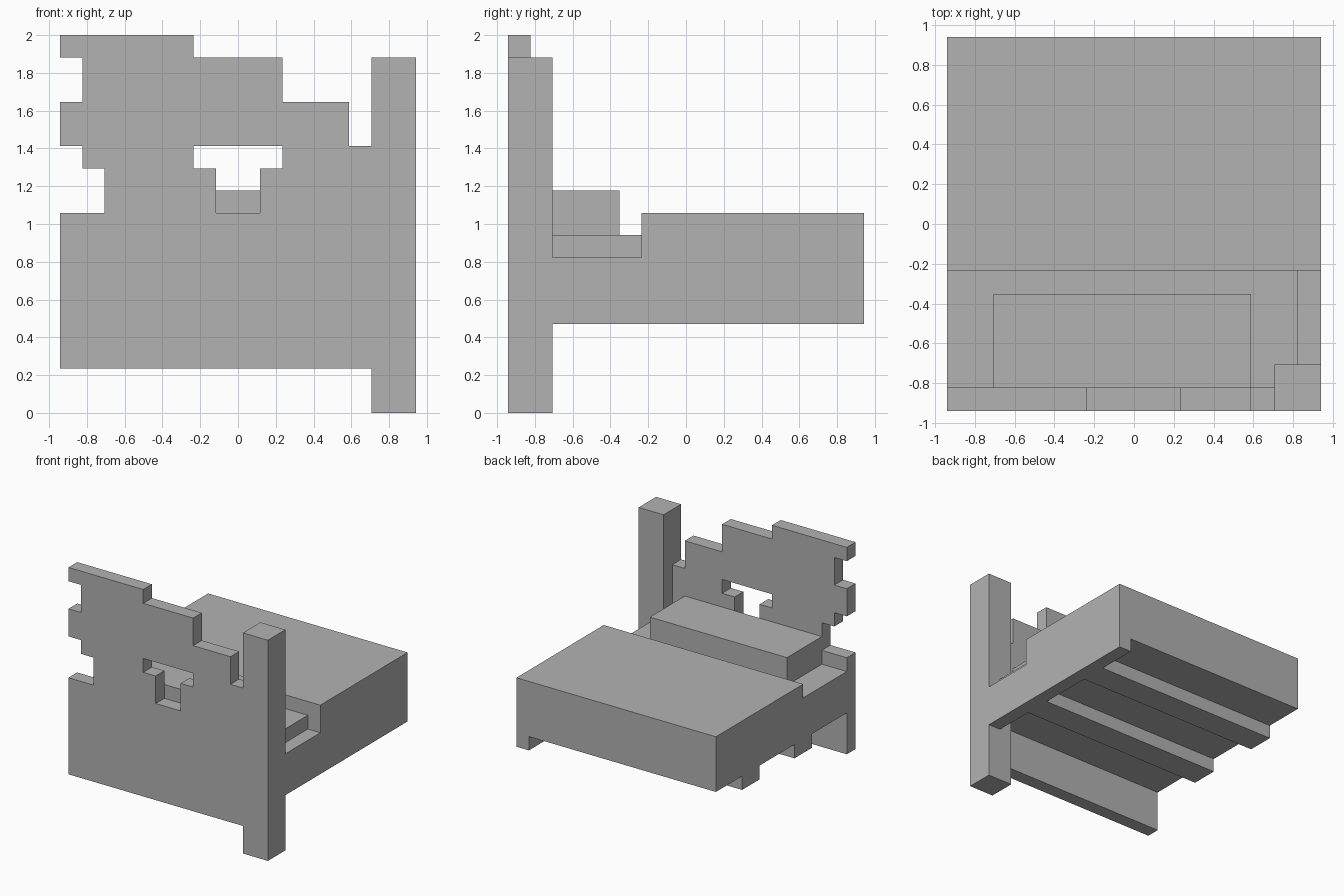
import bpy
import bmesh
from mathutils import Vector

if "Cube" in bpy.data.objects:
    bpy.data.objects.remove(bpy.data.objects["Cube"], do_unlink=True)

U = 2 / 17  # one block unit: the bed is 17 blocks tall and 16 wide

grey = bpy.data.materials.new("plain grey")
grey.use_nodes = True
colour = (0.448, 0.448, 0.448, 1)
grey.diffuse_color = colour
grey.node_tree.nodes["Principled BSDF"].inputs["Base Color"].default_value = colour


def prism(name, y0, y1, *loops):
    """Extrude an x-z outline, with optional hole loops, from y0 to y1."""
    bm = bmesh.new()
    edges = []
    for loop in loops:
        verts = [bm.verts.new((x * U, y0 * U, z * U)) for x, z in loop]
        edges += [bm.edges.new((a, b)) for a, b in zip(verts, verts[1:] + verts[:1])]
    bmesh.ops.triangle_fill(bm, edges=edges, use_beauty=True)
    out = bmesh.ops.extrude_face_region(bm, geom=bm.faces[:], use_keep_orig=True)
    moved = [g for g in out["geom"] if isinstance(g, bmesh.types.BMVert)]
    bmesh.ops.translate(bm, verts=moved, vec=Vector((0, (y1 - y0) * U, 0)))
    bmesh.ops.recalc_face_normals(bm, faces=bm.faces[:])
    mesh = bpy.data.meshes.new(name)
    bm.to_mesh(mesh)
    bm.free()
    mesh.materials.append(grey)
    obj = bpy.data.objects.new(name, mesh)
    bpy.context.collection.objects.link(obj)
    return obj


def box(name, x0, x1, y0, y1, z0, z1):
    return prism(name, y0, y1, [(x0, z0), (x1, z0), (x1, z1), (x0, z1)])


# Broken headboard: ragged outline with a hole punched through it
outline = [(-8, 2), (6, 2), (6, 12), (5, 12), (5, 14), (2, 14), (2, 16), (-2, 16),
           (-2, 17), (-8, 17), (-8, 16), (-7, 16), (-7, 14), (-8, 14), (-8, 12),
           (-7, 12), (-7, 11), (-6, 11), (-6, 9), (-8, 9)]
hole = [(-2, 12), (2, 12), (2, 11), (1, 11), (1, 9), (-1, 9), (-1, 11), (-2, 11)]
prism("headboard", -8, -7, outline, hole)

# The one remaining corner post and side rail
box("corner_post", 6, 8, -8, -6, 0, 16)
box("side_rail", 7, 8, -6, -2, 4, 7)

# Bedding: mattress, blanket wrapped down over the rail, and pillow
box("mattress", -8, 7, -7, -2, 5, 8)
prism("blanket", -2, 8, [(-8, 5), (7, 5), (7, 4), (8, 4), (8, 9), (-8, 9)])
box("pillow", -6, 5, -7, -3, 8, 10)

# Slats under the mattress
for i, y in enumerate((-3, 3)):
    box(f"slat_{i + 1}", -8, 7, y, y + 2, 4, 5)
